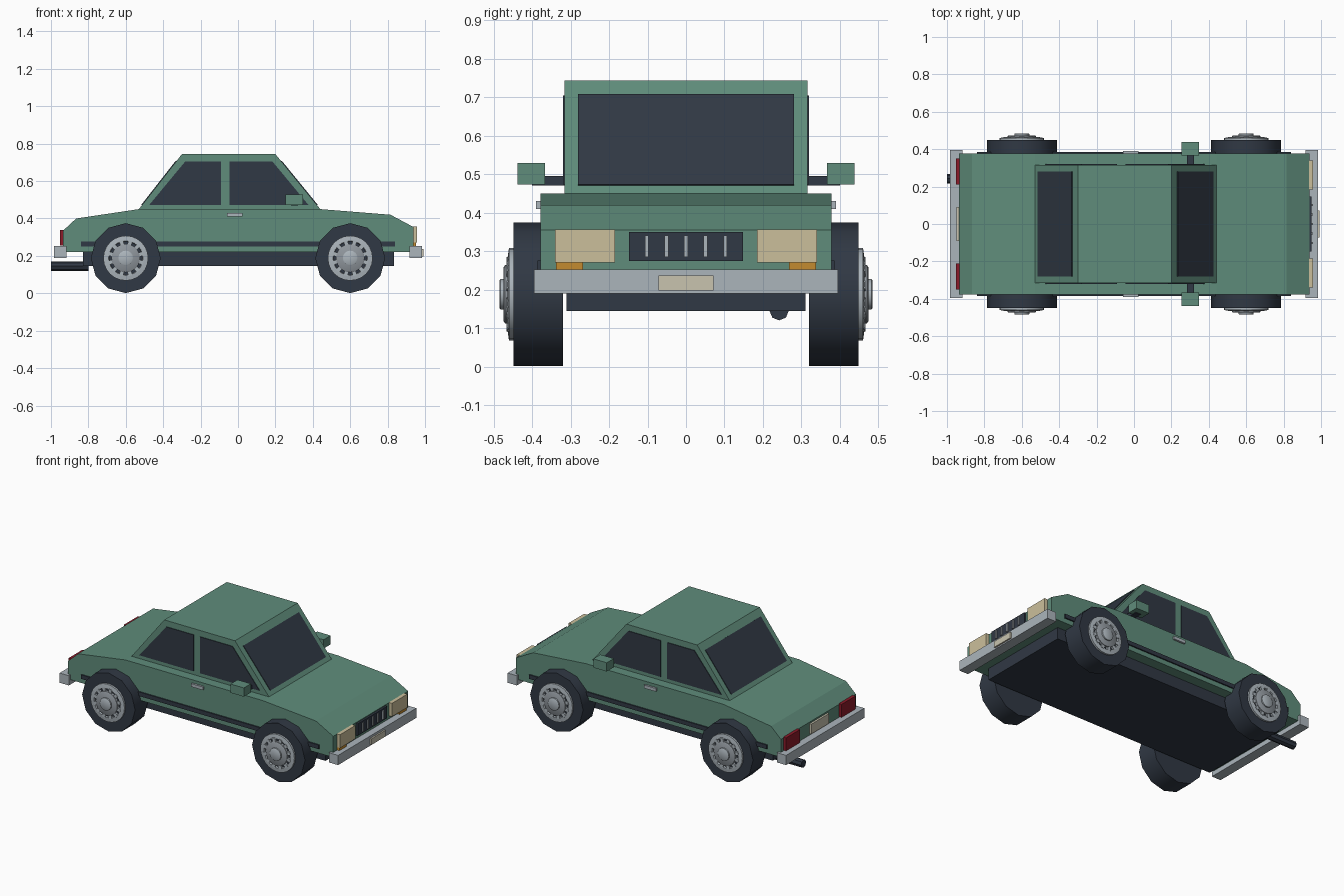
import bpy, bmesh, math
from mathutils import Vector

if "Cube" in bpy.data.objects:
    bpy.data.objects.remove(bpy.data.objects["Cube"])


def material(name, rgb):
    m = bpy.data.materials.new(name)
    m.diffuse_color = (*rgb, 1)
    m.use_nodes = True
    m.node_tree.nodes["Principled BSDF"].inputs["Base Color"].default_value = m.diffuse_color
    return m


GREEN = material("green paint", (0.115, 0.265, 0.198))
DARK = material("dark rubber and glass", (0.030, 0.040, 0.058))
SILVER = material("silver trim", (0.41, 0.46, 0.50))
GREY = material("wheel grey", (0.28, 0.31, 0.34))
CREAM = material("cream lamp", (0.60, 0.52, 0.33))
PLATE = material("plate ivory", (0.58, 0.55, 0.43))
ORANGE = material("orange lamp", (0.55, 0.26, 0.03))
RED = material("red lamp", (0.26, 0.010, 0.022))


def finish(name, bm, mat, smooth=False):
    bmesh.ops.recalc_face_normals(bm, faces=bm.faces)
    me = bpy.data.meshes.new(name)
    bm.to_mesh(me)
    bm.free()
    me.materials.append(mat)
    ob = bpy.data.objects.new(name, me)
    bpy.context.collection.objects.link(ob)
    if smooth:
        bpy.context.view_layer.objects.active = ob
        ob.select_set(True)
        bpy.ops.object.shade_smooth_by_angle(angle=math.radians(40))
        ob.select_set(False)
    return ob


def prism(name, points, offset, mat):
    """Extrude a flat polygon by an offset vector."""
    bm = bmesh.new()
    a = [bm.verts.new(p) for p in points]
    b = [bm.verts.new(Vector(p) + Vector(offset)) for p in points]
    bm.faces.new(a)
    bm.faces.new(b[::-1])
    n = len(a)
    for i in range(n):
        bm.faces.new((a[i], b[i], b[(i + 1) % n], a[(i + 1) % n]))
    return finish(name, bm, mat)


def box(name, x, y, z, mat):
    pts = [(x[0], y[0], z[0]), (x[1], y[0], z[0]), (x[1], y[1], z[0]), (x[0], y[1], z[0])]
    return prism(name, pts, (0, 0, z[1] - z[0]), mat)


def lathe(name, profile, centre, axis, sides, mat, smooth=True):
    """Revolve (radius, distance) points about the x axis or the y axis (sign gives side)."""
    bm = bmesh.new()
    rings = []
    for r, d in profile:
        ring = []
        for i in range(sides):
            t = math.tau * i / sides
            u, v = r * math.cos(t), r * math.sin(t)
            p = (d, u, v) if axis == 0 else (u, axis * d, v)
            ring.append(bm.verts.new(Vector(p) + Vector(centre)))
        rings.append(ring)
    for a, b in zip(rings, rings[1:]):
        for i in range(sides):
            j = (i + 1) % sides
            bm.faces.new((a[i], a[j], b[j], b[i]))
    bm.faces.new(rings[0])
    bm.faces.new(rings[-1])
    return finish(name, bm, mat, smooth)


# Lower body, underside and cabin
body = [(-0.935, 0.22), (-0.935, 0.335), (-0.865, 0.40), (-0.53, 0.45),
        (0.44, 0.45), (0.815, 0.42), (0.937, 0.355), (0.937, 0.22)]
prism("body", [(x, -0.378, z) for x, z in body], (0, 0.756, 0), GREEN)
box("chassis", (-0.83, 0.835), (-0.31, 0.31), (0.145, 0.225), DARK)
cabin = [(-0.53, 0.45), (-0.30, 0.744), (0.20, 0.744), (0.44, 0.45)]
prism("cabin", [(x, -0.316, z) for x, z in cabin], (0, 0.632, 0), GREEN)


# Sloped front and rear glass
def sloped_glass(name, low, high):
    def at(z):
        return low + (high - low) * (z - 0.45) / 0.294
    za, zb = 0.471, 0.706
    pts = [(at(za), -0.28, za), (at(za), 0.28, za), (at(zb), 0.28, zb), (at(zb), -0.28, zb)]
    n = Vector((0.294, 0, low - high)) if low > high else Vector((-0.294, 0, high - low))
    prism(name, pts, n.normalized() * 0.004, DARK)


sloped_glass("windscreen", 0.44, 0.20)
sloped_glass("rear_window", -0.53, -0.30)

# Parts repeated on both sides
for s, side in ((-1, "right"), (1, "left")):
    def span(a, b):
        return tuple(sorted((s * a, s * b)))

    rear = [(-0.474, 0.473), (-0.282, 0.705), (-0.09, 0.705), (-0.09, 0.473)]
    front = [(-0.045, 0.473), (-0.045, 0.705), (0.184, 0.705), (0.376, 0.473)]
    for label, shape in (("rear", rear), ("front", front)):
        prism(f"{side}_{label}_side_window", [(x, s * 0.315, z) for x, z in shape],
              (0, s * 0.005, 0), DARK)
    box(f"{side}_side_trim", (-0.84, 0.84), span(0.37, 0.386), (0.25, 0.276), DARK)
    box(f"{side}_door_handle", (-0.06, 0.025), span(0.37, 0.39), (0.41, 0.43), SILVER)
    box(f"{side}_mirror_stalk", (0.283, 0.322), span(0.31, 0.40), (0.47, 0.495), DARK)
    box(f"{side}_mirror", (0.253, 0.348), span(0.367, 0.438), (0.473, 0.529), GREEN)
    box(f"{side}_headlight", (0.92, 0.958), span(0.185, 0.34), (0.271, 0.356), CREAM)
    box(f"{side}_indicator", (0.92, 0.953), span(0.268, 0.338), (0.24, 0.271), ORANGE)
    box(f"{side}_tail_light", (-0.952, -0.92), span(0.21, 0.35), (0.255, 0.338), RED)

    # Wheels with rim, spokes and hub cap
    for wx, end in ((-0.6, "rear"), (0.6, "front")):
        c = (wx, 0, 0.188)
        tag = f"{side}_{end}"
        lathe(tag + "_tyre", [(0.187, 0.32), (0.187, 0.448)], c, s, 12, DARK)
        lathe(tag + "_rim", [(0.12, 0.44), (0.12, 0.460), (0.092, 0.464), (0.088, 0.450)],
              c, s, 24, SILVER)
        lathe(tag + "_rim_recess", [(0.09, 0.44), (0.09, 0.453)], c, s, 24, DARK)
        for i in range(12):
            t = math.tau * (i + 0.5) / 12
            u, v = Vector((math.cos(t), 0, math.sin(t))), Vector((-math.sin(t), 0, math.cos(t)))
            o = Vector((wx, s * 0.45, 0.188))
            pts = [o + u * 0.06 - v * 0.011, o + u * 0.097 - v * 0.011,
                   o + u * 0.097 + v * 0.011, o + u * 0.06 + v * 0.011]
            prism(f"{tag}_spoke_{i + 1}", pts, (0, s * 0.016, 0), SILVER)
        lathe(tag + "_wheel_disc", [(0.076, 0.445), (0.076, 0.470), (0.07, 0.474)], c, s, 24, GREY)
        lathe(tag + "_hub_cap", [(0.04, 0.46), (0.04, 0.482), (0.035, 0.485)], c, s, 16, SILVER)

# Bumpers and number plates
box("front_bumper", (0.918, 0.983), (-0.395, 0.395), (0.19, 0.252), SILVER)
box("rear_bumper", (-0.983, -0.918), (-0.395, 0.395), (0.19, 0.252), SILVER)
box("front_plate", (0.98, 0.993), (-0.072, 0.072), (0.198, 0.237), PLATE)
box("rear_plate", (-0.948, -0.93), (-0.09, 0.09), (0.262, 0.325), PLATE)

# Grille with upright bars
box("grille", (0.92, 0.95), (-0.148, 0.148), (0.274, 0.35), DARK)
for i in range(5):
    y = (i - 2) * 0.051
    box(f"grille_bar_{i + 1}", (0.945, 0.958), (y - 0.005, y + 0.005), (0.285, 0.34), SILVER)

# Exhaust pipe
lathe("exhaust", [(0.025, -1.0), (0.025, -0.80)], (0, 0.242, 0.145), 0, 8, DARK)
